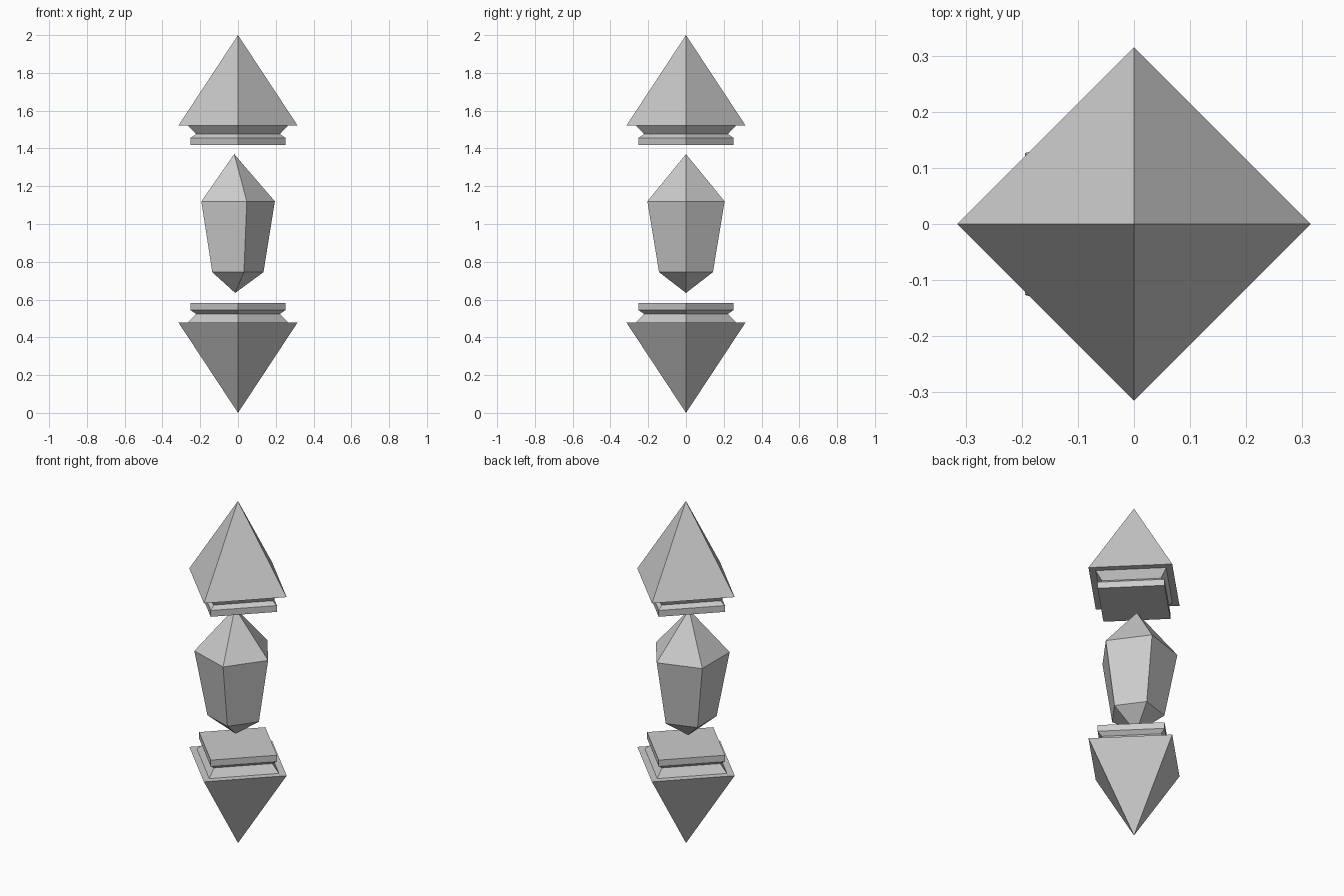
import bpy
from math import cos, sin, tau

if "Cube" in bpy.data.objects:
    bpy.data.objects.remove(bpy.data.objects["Cube"])


def lathe(name, sides, rings):
    """Stack flat-faced polygon rings (radius, x offset, z); radius 0 is a tip."""
    verts, faces, prev = [], [], None
    for radius, x, z in rings:
        n = sides if radius else 1
        cur = list(range(len(verts), len(verts) + n))
        verts += [(x + radius * cos(tau * i / sides), radius * sin(tau * i / sides), z)
                  for i in range(n)]
        if prev:
            for i in range(sides):
                j = (i + 1) % sides
                quad = [prev[i % len(prev)], prev[j % len(prev)],
                        cur[j % n], cur[i % n]]
                faces.append(list(dict.fromkeys(quad)))
        elif n > 1:
            faces.append(cur[::-1])
        prev = cur
    if len(prev) > 1:
        faces.append(prev)
    mesh = bpy.data.meshes.new(name)
    mesh.from_pydata(verts, [], faces)
    obj = bpy.data.objects.new(name, mesh)
    bpy.context.collection.objects.link(obj)
    return obj


# Pyramid cap with grooved neck and end plate, listed from tip inwards
cap = [(0, 0.0), (0.315, 0.478), (0.265, 0.478), (0.222, 0.524),
       (0.252, 0.544), (0.252, 0.581)]
lathe("lower_cap", 4, [(r, 0, z) for r, z in cap])
lathe("upper_cap", 4, [(r, 0, 2 - z) for r, z in reversed(cap)])

# Five-sided floating crystal between the caps
lathe("crystal", 5, [(0, -0.015, 0.635), (0.15, -0.015, 0.745),
                     (0.215, -0.02, 1.12), (0, -0.02, 1.37)])
